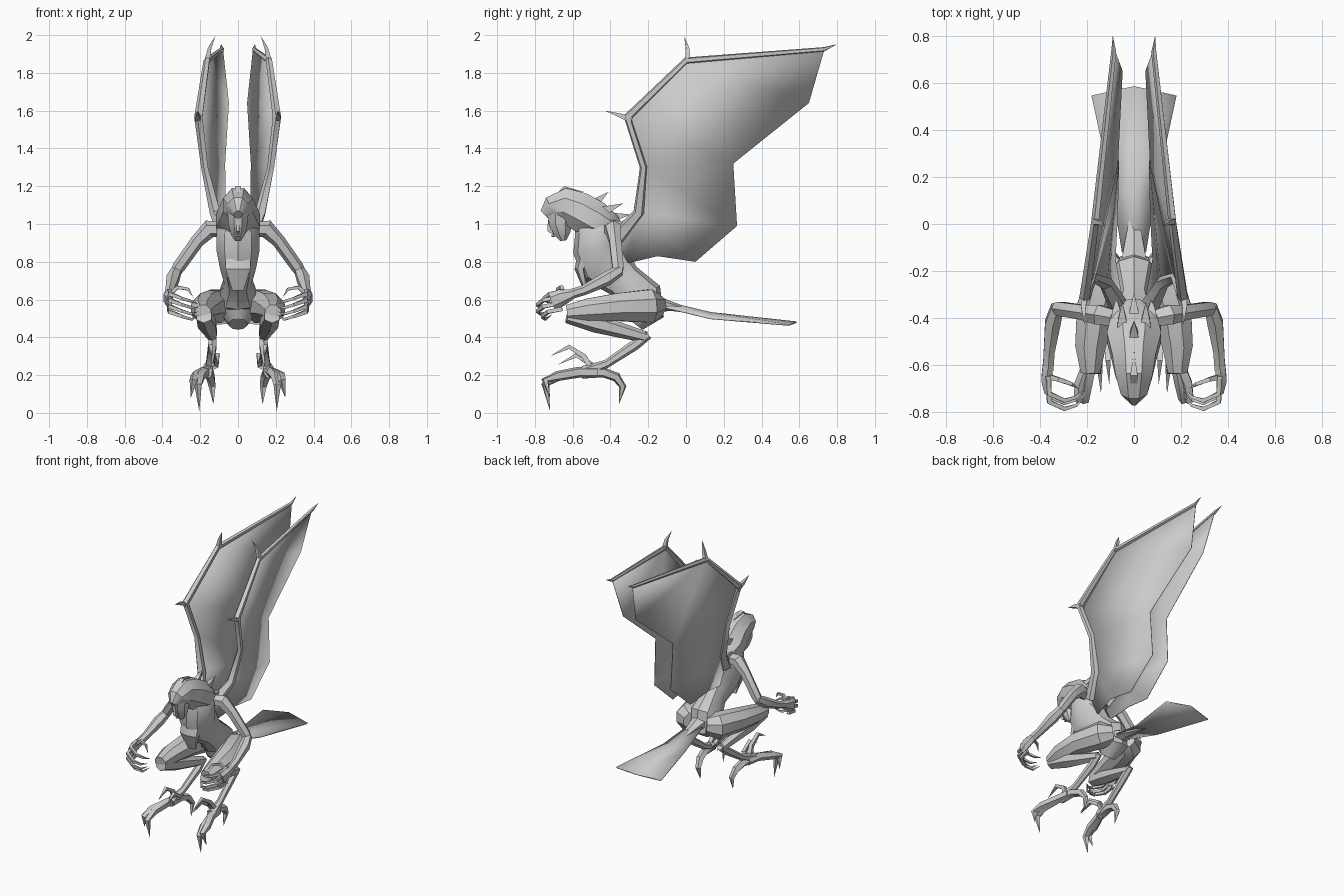
import bpy, bmesh, math
from mathutils import Vector

GREY = bpy.data.materials.new("stone_grey")
GREY.diffuse_color = (0.6, 0.6, 0.6, 1)


def finish(name, bm, angle=35):
    bmesh.ops.recalc_face_normals(bm, faces=bm.faces)
    me = bpy.data.meshes.new(name)
    bm.to_mesh(me)
    bm.free()
    me.materials.append(GREY)
    ob = bpy.data.objects.new(name, me)
    bpy.context.collection.objects.link(ob)
    bpy.ops.object.select_all(action='DESELECT')
    ob.select_set(True)
    bpy.context.view_layer.objects.active = ob
    bpy.ops.object.shade_smooth_by_angle(angle=math.radians(angle))
    return ob


def loft(name, path, sides=6, s=1, ref=None):
    """Tube through (x, y, z, radius_u[, radius_v]); radius 0 closes to a point."""
    pts = [Vector((p[0] * s, p[1], p[2])) for p in path]
    if ref is None:  # the axis the path moves along least
        span = [max(p[i] for p in pts) - min(p[i] for p in pts) for i in range(3)]
        ref = span.index(min(span))
    axis = Vector([float(i == ref) for i in range(3)])
    bm = bmesh.new()
    rings = []
    for i, p in enumerate(path):
        if p[3] == 0:
            rings.append([bm.verts.new(pts[i])])
            continue
        a, b = pts[max(i - 1, 0)], pts[min(i + 1, len(pts) - 1)]
        t = (b - a).normalized()
        u = (axis - t * axis.dot(t)).normalized()
        v = t.cross(u)
        ru, rv = p[3], p[4] if len(p) > 4 else p[3]
        ring = []
        for k in range(sides):
            w = math.tau * (k + 0.5) / sides
            ring.append(bm.verts.new(pts[i] + u * ru * math.cos(w) + v * rv * math.sin(w)))
        rings.append(ring)
    for a, b in zip(rings, rings[1:]):
        for k in range(sides):
            n = (k + 1) % sides
            if len(a) == 1:
                bm.faces.new((a[0], b[n], b[k]))
            elif len(b) == 1:
                bm.faces.new((a[k], a[n], b[0]))
            else:
                bm.faces.new((a[k], a[n], b[n], b[k]))
    for r in (rings[0], rings[-1]):
        if len(r) > 1:
            bm.faces.new(r)
    return finish(name, bm)


def sheet(name, verts, faces, s=1, thick=0.004):
    bm = bmesh.new()
    vs = [bm.verts.new((x * s, y, z)) for x, y, z in verts]
    for f in faces:
        bm.faces.new([vs[i] for i in f])
    ob = finish(name, bm)
    mod = ob.modifiers.new("thickness", 'SOLIDIFY')
    mod.thickness, mod.offset = thick, 0
    return ob


# Torso: pelvis, waist, ribcage, neck
loft("torso", [(0, -0.27, 0.47, .05, .05), (0, -0.225, 0.53, .10, .11), (0, -0.24, 0.61, .11, .12),
               (0, -0.33, 0.70, .075, .10), (0, -0.43, 0.79, .10, .14), (0, -0.47, 0.87, .12, .13),
               (0, -0.47, 0.97, .12, .12), (0, -0.51, 1.05, .07, .09)], 10, ref=0)
loft("chest_feather", [(0, -0.52, 0.86, .08, .05), (0, -0.56, 0.76, .075, .03), (0, -0.53, 0.65, .035, .012)], 6, ref=0)

# Head: hood of hair over a narrow face
loft("hair_hood", [(0, -0.75, 1.05, .022, .03), (0, -0.715, 1.085, .06, .065), (0, -0.645, 1.10, .085, .098),
                   (0, -0.57, 1.07, .10, .11), (0, -0.48, 1.02, .125, .11), (0, -0.40, 0.98, .105, .08),
                   (0, -0.34, 0.94, .06, .04)], 8, ref=0)
loft("face", [(0, -0.66, 1.06, .06, .08), (0, -0.665, 1.00, .055, .065), (0, -0.655, 0.95, .042, .048),
              (0, -0.65, 0.912, .018, .018)], 8, ref=0)
loft("nose", [(0, -0.725, 1.02, .008), (0, -0.725, 0.965, .014), (0, -0.70, 0.95, .008)], 4, ref=0)
loft("lips", [(-.022, -0.69, 0.938, 0), (0, -0.705, 0.938, .009), (.022, -0.69, 0.938, 0)], 4)
loft("crest", [(0, -0.70, 1.13, .02), (0, -0.64, 1.185, .022), (0, -0.54, 1.17, 0)], 4, ref=0)
for x, y0, z0, y1, z1 in ((0, -.52, 1.09, -.41, 1.17), (0, -.44, 1.04, -.29, 1.05),
                          (.05, -.48, 1.06, -.33, 1.11), (-.05, -.48, 1.06, -.33, 1.11),
                          (.075, -.43, 1.0, -.31, 1.01), (-.075, -.43, 1.0, -.31, 1.01)):
    loft("hair_spike", [(x, y0, z0, .035, .04), (x, (y0 + y1) / 2, (z0 + z1) / 2 - .005, .025, .025),
                        (x, y1, z1, 0)], 4, ref=0)

# Tail: flat fan with a raised centre ridge
sheet("tail_fan", [(-.05, -.12, .56), (0, -.12, .59), (.05, -.12, .56), (-.09, .13, .50), (0, .13, .53),
                   (.09, .13, .50), (-.18, .545, .465), (0, .585, .48), (.18, .545, .465)],
      [(0, 1, 4, 3), (1, 2, 5, 4), (3, 4, 7, 6), (4, 5, 8, 7)], thick=0.008)
loft("tail_root", [(0, -0.2, 0.58, .07, .06), (0, -0.08, 0.565, .045, .025), (0, 0.13, 0.515, 0)], 6, ref=0)

for s in (1, -1):
    side = "right_" if s > 0 else "left_"

    # Wing: membrane, arm bone and claws
    sheet(side + "wing_membrane",
          [(.115, -.24, 1.06), (.17, -.22, 1.30), (.205, -.31, 1.56), (.165, 0, 1.87), (.08, .73, 1.915),
           (.05, .65, 1.64), (.07, .25, 1.32), (.065, .27, .99), (.07, .05, .80), (.08, -.15, .83), (.05, -.32, .79),
           (.06, -.36, .92)],
          [(3, 4, 5, 6), (2, 3, 6), (1, 2, 6), (1, 6, 7), (0, 1, 7), (0, 7, 8), (0, 8, 9), (0, 9, 10, 11)], s)
    loft(side + "wing_bone", [(.06, -.36, .93, .045), (.12, -.25, 1.06, .03), (.175, -.225, 1.30, .02),
                              (.208, -.31, 1.565, .024), (.165, 0, 1.865, .018), (.085, .73, 1.925, .012),
                              (.09, .80, 1.952, 0)], 5, s, 0)
    loft(side + "wrist_claw", [(.208, -.29, 1.55, .022), (.215, -.35, 1.575, .015), (.21, -.43, 1.60, 0)], 4, s)
    loft(side + "wing_claw", [(.165, .01, 1.86, .02), (.15, .008, 1.93, .013), (.12, -.01, 1.995, 0)], 4, s)

    # Arm
    loft(side + "upper_arm", [(.09, -.40, .97, .04), (.15, -.385, .975, .048), (.215, -.375, .91, .036),
                              (.315, -.36, .77, .034), (.335, -.36, .735, .025)], 6, s, 1)
    loft(side + "forearm", [(.325, -.35, .755, .03), (.345, -.42, .71, .038), (.36, -.54, .65, .027),
                            (.365, -.62, .625, .026)], 6, s, 0)
    loft(side + "palm", [(.365, -.60, .63, .026), (.372, -.66, .61, .025, .045), (.365, -.71, .59, .018, .048)], 6, s, 0)
    # Curled clawed fingers, then the thumb
    for dz, dy in ((.045, .035), (.012, 0), (-.022, 0), (-.05, .025)):
        loft(side + "finger", [(.365, -.68 + dy, .60 + dz, .015), (.36, -.755 + dy, .585 + dz, .014),
                               (.295, -.785 + dy, .56 + dz, .012), (.245, -.77 + dy, .545 + dz, .009),
                               (.21, -.735 + dy, .55 + dz * .6, 0)], 4, s, 2)
    loft(side + "thumb", [(.36, -.65, .63, .016), (.32, -.66, .665, .013), (.265, -.68, .655, .01),
                          (.235, -.70, .61, 0)], 4, s, 1)

    # Leg: thigh, folded shin, hock
    loft(side + "thigh", [(.06, -.15, .57, .06, .06), (.115, -.19, .565, .085, .095), (.165, -.36, .56, .085, .08),
                          (.185, -.52, .545, .07, .065), (.185, -.63, .53, .045, .045)], 8, s, 0)
    loft(side + "shin", [(.18, -.63, .51, .045, .035), (.165, -.48, .475, .055, .05), (.145, -.32, .43, .038, .038),
                         (.135, -.21, .40, .025, .03)], 6, s, 0)
    loft(side + "hock", [(.135, -.20, .415, .022, .025), (.135, -.27, .36, .026, .028), (.15, -.42, .26, .022),
                         (.165, -.54, .215, .035)], 6, s, 0)

    # Foot: front talons, raised talons, rear talon
    for name, x1, x2, dz in (("front_talon", .20, .205, 0), ("outer_talon", .225, .25, .07)):
        loft(side + name, [(.165, -.47, .215, .03), (.18, -.57, .215, .03), (x1, -.68, .195, .028),
                           (x1 + .01, -.745, .15 + dz * .3, .022), (x2, -.72, .01 + dz, 0)], 5, s, 0)
    for dx, dy, dz in ((0, 0, 0), (-.035, .04, -.045)):
        loft(side + "raised_talon", [(.16, -.50, .23, .022), (.15 + dx, -.54 + dy, .30 + dz, .018),
                                     (.145 + dx, -.62 + dy, .35 + dz, .016), (.14 + dx, -.72 + dy, .30 + dz, 0)],
             4, s, 0)
    loft(side + "rear_talon", [(.165, -.55, .21, .03), (.155, -.44, .215, .028), (.145, -.37, .19, .026),
                               (.135, -.335, .14, .02), (.13, -.355, .045, 0)], 5, s, 0)
